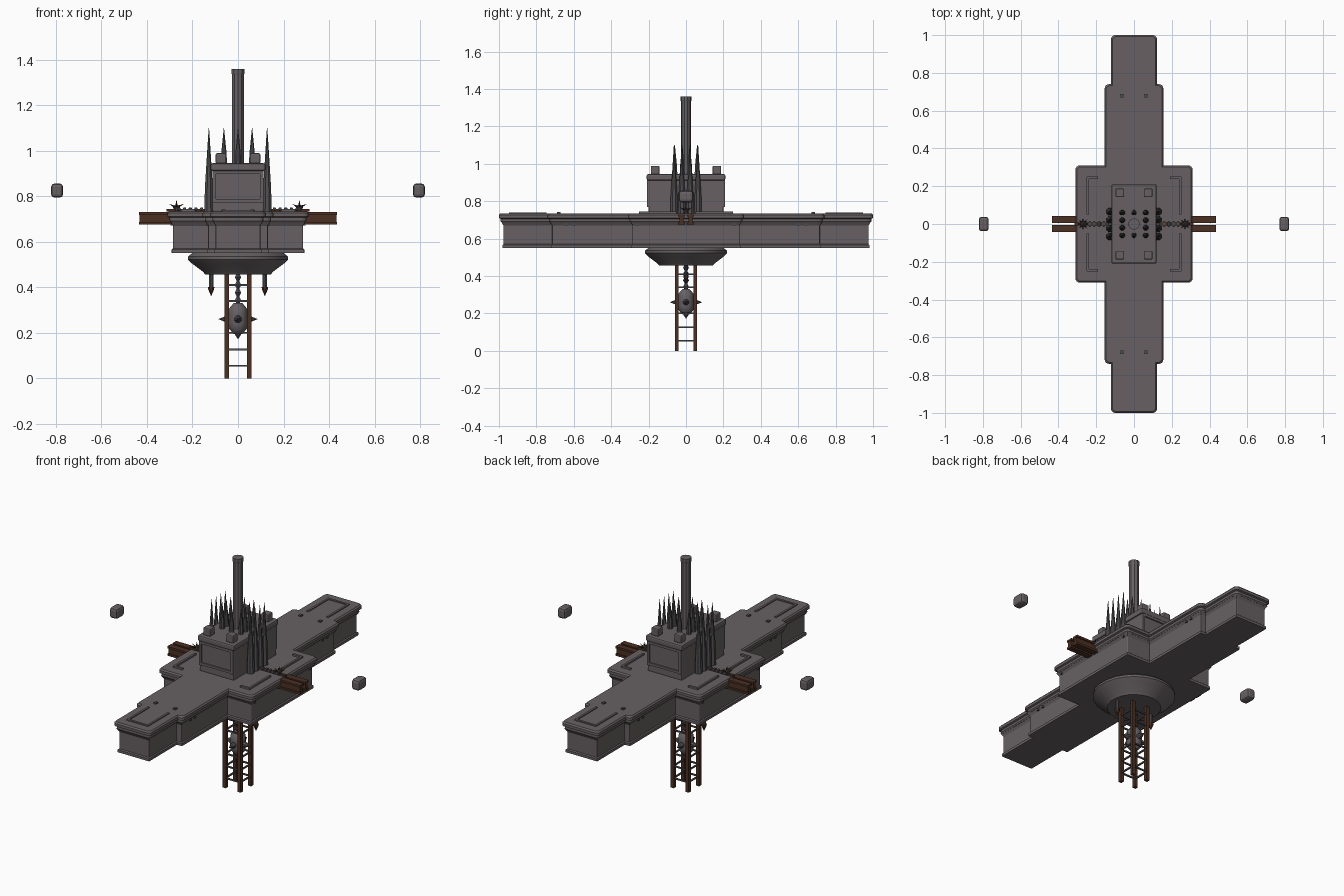
import bpy, bmesh, math
from mathutils import Vector

cube = bpy.data.objects.get("Cube")
if cube:
    bpy.data.objects.remove(cube)


def material(name, rgb):
    m = bpy.data.materials.new(name)
    m.use_nodes = True
    m.diffuse_color = (*rgb, 1)
    m.node_tree.nodes["Principled BSDF"].inputs["Base Color"].default_value = (*rgb, 1)
    return m


STONE = material("grey stone", (0.135, 0.118, 0.122))
IRON = material("dark iron", (0.085, 0.08, 0.085))
WOOD = material("brown wood", (0.07, 0.03, 0.017))
SIGNS = (-1, 1)


def finish(name, bm, mat, smooth=False):
    bmesh.ops.recalc_face_normals(bm, faces=bm.faces)
    me = bpy.data.meshes.new(name)
    bm.to_mesh(me)
    bm.free()
    me.materials.append(mat)
    ob = bpy.data.objects.new(name, me)
    bpy.context.collection.objects.link(ob)
    if smooth:
        bpy.ops.object.select_all(action='DESELECT')
        ob.select_set(True)
        bpy.context.view_layer.objects.active = ob
        bpy.ops.object.shade_smooth_by_angle(angle=math.radians(35))
    return ob


def box(name, centre, size, mat, bevel=0.0):
    bm = bmesh.new()
    bmesh.ops.create_cube(bm, size=1)
    bmesh.ops.scale(bm, vec=size, verts=bm.verts)
    bmesh.ops.translate(bm, vec=centre, verts=bm.verts)
    if bevel:
        bmesh.ops.bevel(bm, geom=bm.edges[:], offset=bevel, segments=2, profile=0.5, affect='EDGES')
    return finish(name, bm, mat)


def loft(name, rings, mat, smooth=False):
    """Skin a stack of equal-length point rings and cap both ends."""
    bm = bmesh.new()
    loops = [[bm.verts.new(p) for p in ring] for ring in rings]
    for low, high in zip(loops, loops[1:]):
        for i in range(len(low)):
            j = (i + 1) % len(low)
            bm.faces.new((low[i], low[j], high[j], high[i]))
    bm.faces.new(loops[0])
    bm.faces.new(loops[-1])
    return finish(name, bm, mat, smooth)


def lathe(name, start, profile, mat, sides=8, axis=(0, 0, 1), smooth=False):
    """Turn (distance, radius) pairs around an axis from a start point."""
    turn = Vector((0, 0, 1)).rotation_difference(Vector(axis))
    rings = []
    for d, r in profile:
        angles = [math.tau * (i + 0.5) / sides for i in range(sides)]
        rings.append([Vector(start) + turn @ Vector((r * math.cos(a), r * math.sin(a), d)) for a in angles])
    return loft(name, rings, mat, smooth)


def cross_outline(inset, radius):
    """Stepped cross with rounded outer corners, shrunk by inset."""
    hub, arm, step, tip, end = [v - inset for v in (0.31, 0.155, 0.74, 0.122, 1.0)]
    quarter = []

    def corner(x, y):
        for k in range(5):
            a = math.pi / 2 * k / 4
            quarter.append((x - radius + radius * math.cos(a), y - radius + radius * math.sin(a)))
    corner(hub, hub)
    quarter.append((arm, hub))
    corner(arm, step)
    quarter.append((tip, step))
    corner(tip, end)
    half = quarter + [(-x, y) for x, y in reversed(quarter)]
    return half + [(-x, -y) for x, y in half]


def cross(name, layers, radius, mat):
    return loft(name, [[(x, y, z) for x, y in cross_outline(i, radius)] for z, i in layers], mat)


# Platform: walls with a plinth, and an overhanging moulded cap
cross("platform_walls", [(0.55, 0.018), (0.565, 0.018), (0.57, 0.024), (0.67, 0.024), (0.69, 0.012)], 0.004, STONE)
cross("platform_cap", [(0.685, 0.014), (0.692, 0.009), (0.706, 0.009), (0.71, 0.0),
                       (0.726, 0.0), (0.734, 0.007)], 0.022, STONE)

# Deck trim, studs and hub brackets
for s in SIGNS:
    box("deck_trim_end", (0, s * 0.94, 0.736), (0.142, 0.012, 0.008), STONE)
    for t in SIGNS:
        box("deck_trim_side", (t * 0.065, s * 0.845, 0.736), (0.012, 0.2, 0.008), STONE)
        box("deck_stud", (t * 0.064, s * 0.68, 0.737), (0.016, 0.018, 0.01), IRON)
        box("hub_bracket_end", (s * 0.22, t * 0.245, 0.738), (0.06, 0.012, 0.012), STONE)
        box("hub_bracket_side", (s * 0.245, t * 0.15, 0.738), (0.012, 0.2, 0.012), STONE)
        for y in (0.26, 0.6, 0.64):
            box("wall_bolt", (t * (0.29 if y < 0.3 else 0.135), s * y, 0.676), (0.012, 0.012, 0.01), IRON)

# Bowl under the hub
lathe("under_bowl", (0, 0, 0), [(0.455, 0.145), (0.468, 0.155), (0.505, 0.205),
                                (0.522, 0.222), (0.535, 0.222), (0.552, 0.2)], STONE, 24, smooth=True)

# Keep: base, body, panels, lip and corner blocks
box("keep_base", (0, 0, 0.749), (0.225, 0.4, 0.034), STONE, 0.005)
box("keep_body", (0, 0, 0.84), (0.225, 0.4, 0.17), STONE, 0.005)
box("keep_lip", (0, 0, 0.928), (0.24, 0.42, 0.034), STONE, 0.008)
for s in SIGNS:
    for z in (0.78, 0.905):
        box("keep_band", (0, s * 0.202, z), (0.21, 0.012, 0.014), STONE)
    for t in SIGNS:
        box("keep_pilaster", (s * 0.104, t * 0.202, 0.84), (0.016, 0.012, 0.14), STONE)
        box("keep_corner_block", (s * 0.075, t * 0.165, 0.966), (0.046, 0.046, 0.046), STONE, 0.006)

# Chimney with a raised rim
lathe("chimney", (0, 0, 0.93), [(0, 0.028), (0.405, 0.028), (0.41, 0.03), (0.43, 0.03)], STONE, 10)


def spike(name, start, length, radius, mat, axis=(0, 0, 1), sides=8):
    return lathe(name, start, [(0, radius), (length * 0.3, radius * 0.85),
                               (length, radius * 0.05)], mat, sides, axis)


# Roof spikes around the chimney and tall spikes along both flanks
for x in (-0.062, 0, 0.062):
    for y in (-0.06, -0.02, 0.02, 0.06):
        if x or abs(y) > 0.05:
            spike("roof_spike", (x, y, 0.94), 0.16, 0.015, IRON)
for s in SIGNS:
    for y in (-0.064, -0.022, 0.022, 0.064):
        spike("flank_spike", (s * 0.128, y, 0.73), 0.37, 0.022, IRON)

# Paired flanged beams, deck chains and spiked balls on both flanks
for s in SIGNS:
    for t in SIGNS:
        box("beam_web", (s * 0.36, t * 0.024, 0.703), (0.146, 0.022, 0.045), WOOD)
        for z in (0.681, 0.724):
            box("beam_flange", (s * 0.36, t * 0.024, z), (0.15, 0.036, 0.012), WOOD)
    box("deck_chain_bar", (s * 0.225, 0, 0.739), (0.18, 0.014, 0.012), WOOD)
    for k in range(5):
        box("deck_chain_link", (s * (0.16 + 0.025 * k), 0, 0.744), (0.014, 0.024, 0.012), IRON, 0.003)
    lathe("spiked_ball", (s * 0.27, 0, 0.734), [(0, 0.008), (0.016, 0.017), (0.028, 0.008)], IRON)
    for dx in (-1, 0, 1):
        for dy in (-1, 0, 1):
            spike("ball_spike", (s * 0.27, 0, 0.75), 0.035, 0.006, WOOD, (dx, dy, 0.5), 5)
    # Floating stones
    box("floating_stone", (s * 0.795, 0, 0.825), (0.052, 0.076, 0.062), STONE, 0.014)
    # Pointed hanging darts
    lathe("dart_shaft", (s * 0.118, 0, 0.395), [(0, 0.01), (0.075, 0.01)], IRON)
    spike("dart_point", (s * 0.118, 0, 0.402), 0.04, 0.016, WOOD, (0, 0, -1))

# Ladder tower: corner posts and rungs on all four sides
for s in SIGNS:
    for t in SIGNS:
        box("ladder_post", (s * 0.049, t * 0.049, 0.235), (0.02, 0.02, 0.47), WOOD)
    for z in (0.055, 0.127, 0.2, 0.34, 0.41):
        box("ladder_rung_x", (0, s * 0.049, z), (0.09, 0.008, 0.008), IRON)
        box("ladder_rung_y", (s * 0.049, 0, z), (0.008, 0.09, 0.008), IRON)

# Hanging mine with spikes and a beaded chain
lathe("mine", (0, 0, 0.195), [(0, 0.02), (0.022, 0.04), (0.045, 0.043), (0.088, 0.043),
                              (0.112, 0.04), (0.135, 0.02)], STONE, 12, smooth=True)
for axis in ((1, 0, 0), (-1, 0, 0), (0, 1, 0), (0, -1, 0)):
    spike("mine_spike", Vector((0, 0, 0.26)) + 0.04 * Vector(axis), 0.045, 0.017, IRON, axis)
spike("mine_bottom_spike", (0, 0, 0.2), 0.028, 0.017, IRON, (0, 0, -1))
for k in range(4):
    lathe("chain_link", (0, 0, 0.325 + 0.034 * k), [(0, 0.006), (0.017, 0.016), (0.036, 0.006)], IRON, 6)
